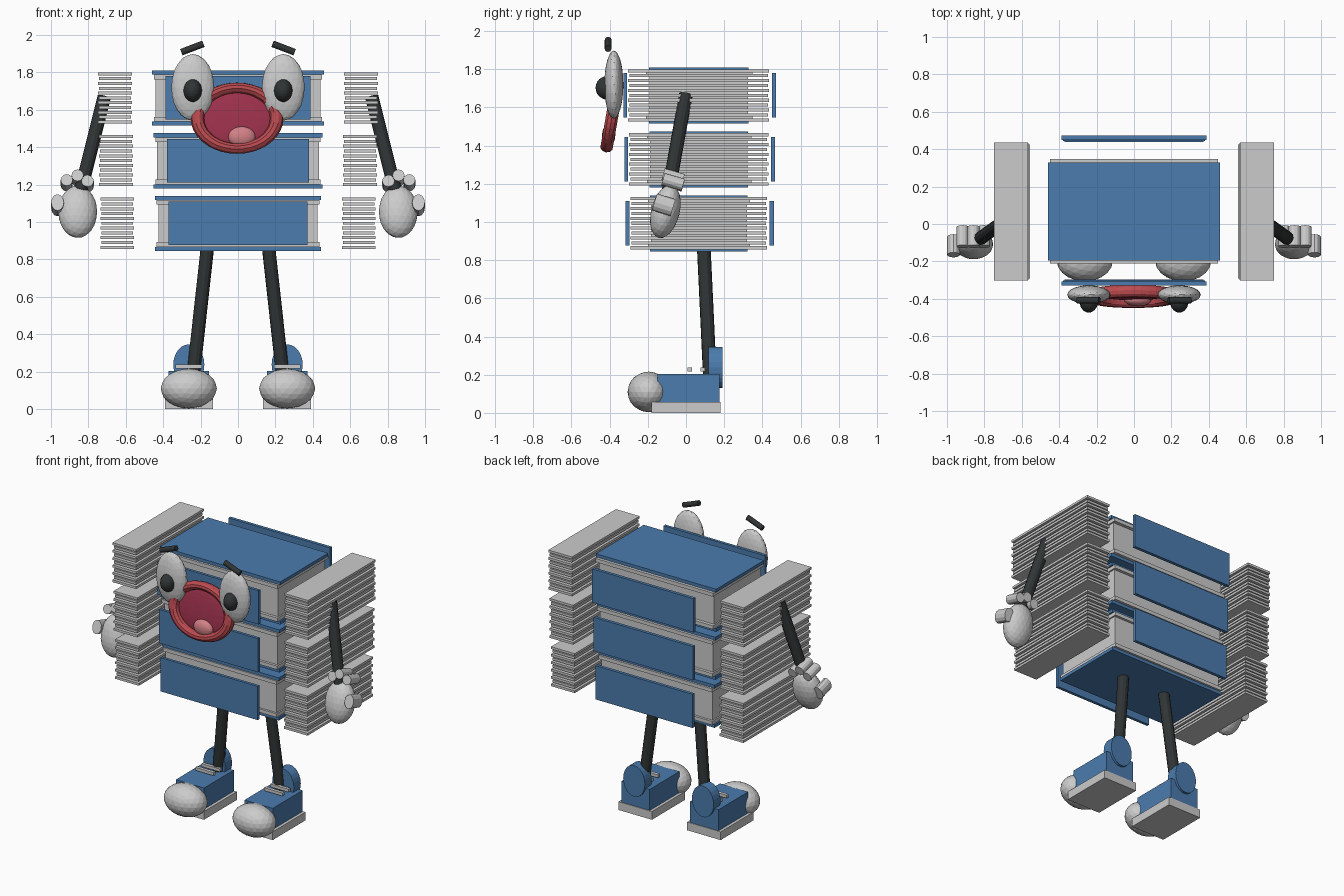
import bpy
from math import radians
from mathutils import Vector, Matrix

if "Cube" in bpy.data.objects:
    bpy.data.objects.remove(bpy.data.objects["Cube"])


def material(name, rgb):
    m = bpy.data.materials.new(name)
    m.diffuse_color = (*rgb, 1)
    m.use_nodes = True
    m.node_tree.nodes["Principled BSDF"].inputs["Base Color"].default_value = m.diffuse_color
    return m


BLUE = material("blue", (0.07, 0.2, 0.42))
BLACK = material("black", (0.03, 0.035, 0.035))
LIP = material("lip red", (0.5, 0.07, 0.08))
MOUTH = material("mouth red", (0.33, 0.03, 0.07))
TONGUE = material("tongue pink", (0.65, 0.22, 0.24))


def finish(name, mat):
    o = bpy.context.object
    o.name = name
    if mat:
        o.data.materials.append(mat)
    return o


def box(name, lo, hi, mat=None):
    lo, hi = Vector(lo), Vector(hi)
    bpy.ops.mesh.primitive_cube_add(size=1)
    o = finish(name, mat)
    o.data.transform(Matrix.Translation((lo + hi) / 2) @ Matrix.Diagonal((*(hi - lo), 1)))
    return o


def ball(name, centre, radii, mat=None, tilt=0, detail=3):
    bpy.ops.mesh.primitive_ico_sphere_add(subdivisions=detail, radius=1, location=centre,
                                          rotation=(radians(tilt), 0, 0))
    o = finish(name, mat)
    o.scale = radii
    return o


def rod(name, a, b, r, mat=None, sides=12):
    a, b = Vector(a), Vector(b)
    bpy.ops.mesh.primitive_cylinder_add(vertices=sides, radius=r, depth=(b - a).length,
                                        location=(a + b) / 2)
    o = finish(name, mat)
    o.rotation_euler = (b - a).to_track_quat('Z', 'Y').to_euler()
    return o


# Stacked books: bottom z, half width, shrink of the outer parts
for i, (z, w, d) in enumerate([(0.845, 0.445, 0.012), (1.18, 0.452, 0.005), (1.515, 0.46, 0.0)]):
    top = z + 0.295
    # covers
    box(f"book_cover_bottom_{i}", (-w, -0.195 + d / 2, z), (w, 0.328 - d / 2, z + 0.022), BLUE)
    box(f"book_cover_top_{i}", (-w, -0.195 + d / 2, top - 0.022), (w, 0.328 - d / 2, top), BLUE)
    # page block with slightly wider linings
    box(f"page_block_{i}", (-w + 0.02, -0.19 + d / 2, z + 0.022), (w - 0.02, 0.325 - d / 2, top - 0.022))
    for side, a in (("lower", z + 0.022), ("upper", top - 0.047)):
        box(f"page_lining_{side}_{i}", (-w + 0.01, -0.21 + d, a), (w - 0.01, 0.348 - d, a + 0.025))
    # front and back boards
    p = w - 0.073
    box(f"front_board_{i}", (-p, -0.328 + d, z + 0.032), (p, -0.308 + d, z + 0.265), BLUE)
    box(f"back_board_{i}", (-p, 0.45 - d, z + 0.032), (p, 0.472 - d, z + 0.265), BLUE)
    # loose sheets at both sides
    for s, label in ((-1, "left"), (1, "right")):
        for k in range(11):
            a = z + 0.012 + k * 0.0257
            e = 0.006 * (k % 2)
            x0, x1 = sorted((s * (0.567 - d + e), s * (0.748 - d - e)))
            box(f"side_sheet_{label}_{i}_{k}", (x0, -0.303 + d + e, a), (x1, 0.436 - d - e, a + 0.016))

# Mouth: tilted elliptical lips, inside and tongue
bpy.ops.mesh.primitive_torus_add(major_segments=36, minor_segments=10, major_radius=1, minor_radius=0.17)
lips = finish("lips", LIP)
lips.data.transform(Matrix.Translation((-0.005, -0.387, 1.555))
                    @ Matrix.Rotation(radians(-10), 4, 'X')
                    @ Matrix.Diagonal((0.212, 0.2, 0.165, 1))
                    @ Matrix.Rotation(radians(90), 4, 'X'))
ball("mouth_inside", (-0.005, -0.375, 1.555), (0.2, 0.02, 0.15), MOUTH, -10)
ball("tongue", (0.02, -0.405, 1.455), (0.073, 0.035, 0.056), TONGUE)

for s, label in ((-1, "left"), (1, "right")):
    # eyes and brows
    ball(f"eye_{label}", (s * 0.242, -0.378, 1.72), (0.115, 0.05, 0.178))
    ball(f"pupil_{label}", (s * 0.242, -0.412, 1.703), (0.05, 0.062, 0.062), BLACK)
    rod(f"brow_{label}", (s * 0.185, -0.408, 1.953), (s * 0.303, -0.408, 1.908), 0.018, BLACK)

    # arm, palm, fingers and thumb
    rod(f"arm_{label}", (s * 0.715, 0.0, 1.67), (s * 0.84, -0.09, 1.17), 0.036, BLACK)
    ball(f"palm_{label}", (s * 0.857, -0.108, 1.055), (0.104, 0.075, 0.143), None, -14)
    for k, (x, z) in enumerate([(0.803, 1.205), (0.858, 1.235), (0.916, 1.21)]):
        rod(f"finger_{label}_{k}", (s * x, -0.12, z + 0.015), (s * x, -0.015, z - 0.015), 0.032)
    thumb = rod(f"thumb_{label}", (s * 0.965, -0.165, 1.105), (s * 0.965, -0.068, 1.075), 0.034)
    thumb.scale = (1, 1.35, 1)

    # leg
    rod(f"leg_{label}", (s * 0.163, 0.093, 0.87), (s * 0.238, 0.125, 0.19), 0.036, BLACK)

    # shoe
    c = s * 0.263
    box(f"shoe_sole_{label}", (c - 0.128, -0.18, 0), (c + 0.128, 0.18, 0.057))
    box(f"shoe_upper_{label}", (c - 0.108, -0.15, 0.057), (c + 0.108, 0.175, 0.203), BLUE)
    ball(f"shoe_toe_{label}", (c, -0.196, 0.11), (0.15, 0.11, 0.106))
    heel = rod(f"shoe_heel_{label}", (c, 0.117, 0.238), (c, 0.192, 0.238), 0.1, BLUE, 24)
    heel.scale = (0.83, 1.08, 1)
    for k, y in enumerate((0.02, 0.088)):
        box(f"shoe_lace_{label}_{k}", (c - 0.07, y - 0.011, 0.217), (c + 0.07, y + 0.011, 0.238))
